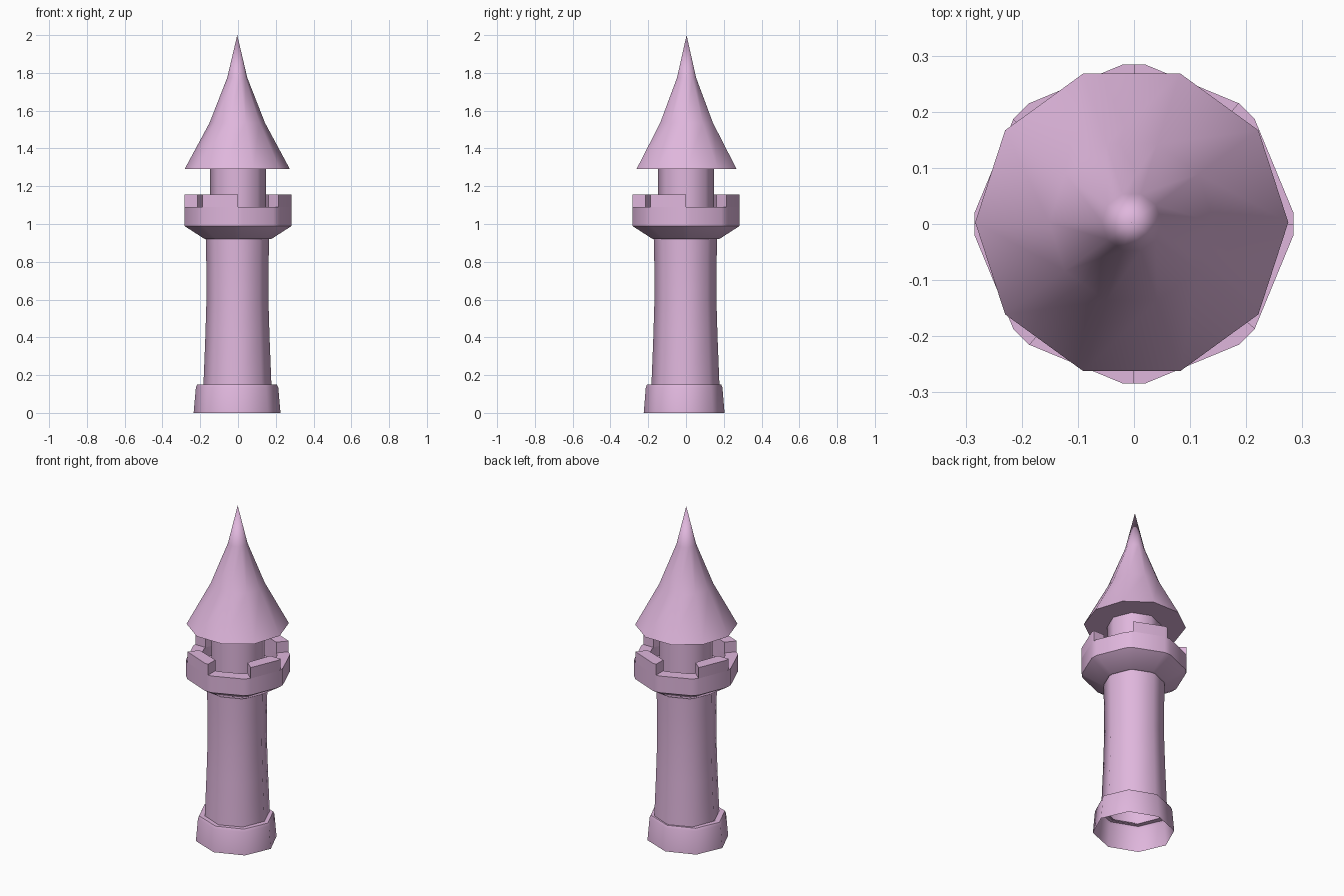
import bpy, bmesh
from math import sin, cos, radians

cube = bpy.data.objects.get("Cube")
if cube:
    bpy.data.objects.remove(cube)

PINK = (0.74, 0.47, 0.72, 1)
stone = bpy.data.materials.new("pink_stone")
stone.diffuse_color = PINK
stone.use_nodes = True
stone.node_tree.nodes["Principled BSDF"].inputs["Base Color"].default_value = PINK


def finish(name, bm, smooth=50):
    """Turn a bmesh into a shaded object with the stone material."""
    mesh = bpy.data.meshes.new(name)
    bm.to_mesh(mesh)
    bm.free()
    mesh.materials.append(stone)
    obj = bpy.data.objects.new(name, mesh)
    bpy.context.collection.objects.link(obj)
    bpy.ops.object.select_all(action='DESELECT')
    bpy.context.view_layer.objects.active = obj
    obj.select_set(True)
    bpy.ops.object.shade_smooth_by_angle(angle=radians(smooth))
    return obj


def lathe(name, profile, angles, centre=(0, 0), squash=1):
    """Sweep a (radius, height) profile through the given angles."""
    bm = bmesh.new()
    rings = [[bm.verts.new((centre[0] + r * cos(radians(a)),
                            centre[1] + r * sin(radians(a)) * squash, z))
              for a in angles] for r, z in profile]
    n = len(angles)
    for low, high in zip(rings, rings[1:]):
        for j in range(n):
            k = (j + 1) % n
            bm.faces.new((low[j], low[k], high[k], high[j]))
    bmesh.ops.remove_doubles(bm, verts=bm.verts, dist=0.0001)
    return finish(name, bm)


def even(sides):
    return [360 * i / sides for i in range(sides)]


OCTAGON = even(8)
CHAMFER = 4
CHAMFERED_OCTAGON = [a + d for a in OCTAGON for d in (-CHAMFER, CHAMFER)]
RIM_OUT, RIM_IN = 0.285, 0.215
RIM_Z, MERLON_Z = 1.09, 1.155

# Foot, open underneath with a ledge around the shaft
lathe("base", [(0.23, 0), (0.218, 0.135), (0.211, 0.15), (0.178, 0.15)],
      OCTAGON, (-0.005, -0.01), 0.93)

# Slightly waisted shaft
lathe("shaft", [(0.18, 0.148), (0.17, 0.4), (0.164, 0.6), (0.165, 0.8), (0.168, 0.93)],
      OCTAGON, (-0.003, -0.003))

# Flared corbel, wall and recessed walkway
lathe("battlement", [(0.165, 0.92), (0.176, 0.92), (RIM_OUT, 0.99), (RIM_OUT, RIM_Z),
                     (RIM_IN, RIM_Z), (RIM_IN, 1.03), (0.13, 1.03)], CHAMFERED_OCTAGON)

# Four merlons, one on every other side of the wall
for i in range(4):
    start = 90 * i
    end = start - 45 + CHAMFER
    outline = [(RIM_OUT, start - CHAMFER), (RIM_OUT - 0.001, start),
               (RIM_IN, start), (RIM_IN, end), (RIM_OUT, end)]
    bm = bmesh.new()
    verts = [bm.verts.new((r * cos(radians(a)), r * sin(radians(a)), RIM_Z))
             for r, a in outline]
    face = bm.faces.new(verts)
    top = bmesh.ops.extrude_face_region(bm, geom=[face])["geom"]
    for v in top:
        if isinstance(v, bmesh.types.BMVert):
            v.co.z = MERLON_Z
    bmesh.ops.recalc_face_normals(bm, faces=bm.faces)
    finish(f"merlon_{i + 1}", bm, 30)

# Narrow turret below the roof
lathe("turret", [(0.147, 1.02), (0.147, 1.295)], OCTAGON)

# Concave pointed roof with a closed underside
lathe("roof", [(0, 1.29), (0.279, 1.29), (0.147, 1.535), (0.053, 1.775), (0, 2)],
      even(10), (-0.004, 0.003))
